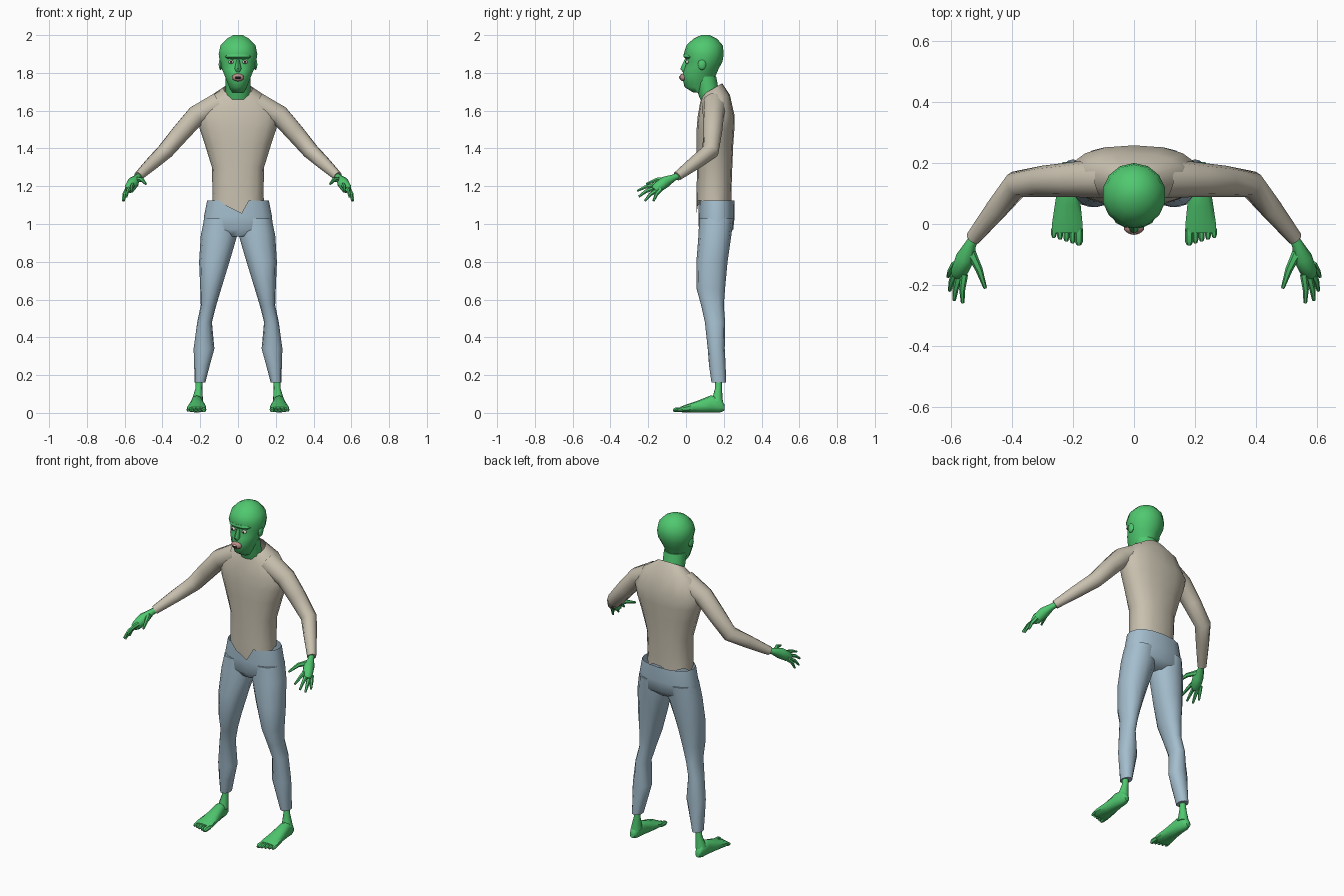
import bpy, bmesh, math
from mathutils import Vector

if "Cube" in bpy.data.objects:
    bpy.data.objects.remove(bpy.data.objects["Cube"])


def material(name, rgb):
    m = bpy.data.materials.new(name)
    m.diffuse_color = (*rgb, 1)
    m.use_nodes = True
    m.node_tree.nodes["Principled BSDF"].inputs["Base Color"].default_value = m.diffuse_color
    return m


SKIN = material("green skin", (0.08, 0.58, 0.16))
SHIRT = material("beige cloth", (0.58, 0.53, 0.43))
DENIM = material("pale blue denim", (0.37, 0.51, 0.61))
LIP = material("dull pink", (0.50, 0.27, 0.25))
DARK = material("dark", (0.03, 0.02, 0.02))
WHITE = material("off white", (0.75, 0.68, 0.62))


def finish(name, bm, mat, mirror, angle=50):
    bmesh.ops.recalc_face_normals(bm, faces=bm.faces[:])
    me = bpy.data.meshes.new(name)
    bm.to_mesh(me)
    bm.free()
    ob = bpy.data.objects.new(name, me)
    bpy.context.collection.objects.link(ob)
    me.materials.append(mat)
    bpy.ops.object.select_all(action='DESELECT')
    ob.select_set(True)
    bpy.context.view_layer.objects.active = ob
    bpy.ops.object.shade_smooth_by_angle(angle=math.radians(angle))
    if mirror:
        ob.modifiers.new("Mirror", 'MIRROR').use_mirror_merge = False
    return ob


def skin_rings(bm, rings, caps):
    rows = [[bm.verts.new(p) for p in r] for r in rings]
    n = len(rows[0])
    for a, b in zip(rows, rows[1:]):
        for i in range(n):
            bm.faces.new((a[i], a[(i + 1) % n], b[(i + 1) % n], b[i]))
    if caps[0]:
        bm.faces.new(rows[0])
    if caps[1]:
        bm.faces.new(rows[-1])
    return rows


def loft(name, secs, mat, n=12, p=2.0, axis='z', caps=(1, 1), mirror=False, hem=None):
    """Stack rounded sections: (station, a0, a1, b0, b1, optional tilt)."""
    rings = []
    for s, a0, a1, b0, b1, *tilt in secs:
        ring = []
        for i in range(n):
            t = math.tau * i / n - math.pi / 2
            c, d = math.cos(t), math.sin(t)
            c = math.copysign(abs(c) ** (2 / p), c)
            d = math.copysign(abs(d) ** (2 / p), d)
            a = (a0 + a1) / 2 + c * (a1 - a0) / 2
            b = (b0 + b1) / 2 + d * (b1 - b0) / 2
            h = s + (tilt[0] * d if tilt else 0)
            ring.append(Vector((a, b, h) if axis == 'z' else (a, h, b)))
        rings.append(ring)
    if hem:
        for i, v in enumerate(rings[0]):
            hem(i, v)
    bm = bmesh.new()
    skin_rings(bm, rings, caps)
    return finish(name, bm, mat, mirror)


def tubes(name, paths, mat, n=8, caps=(1, 1), mirror=True):
    """Round tubes through (x, y, z, radius) points."""
    bm = bmesh.new()
    for path in paths:
        pts = [Vector(q[:3]) for q in path]
        rings = []
        for k, q in enumerate(path):
            t = (pts[min(k + 1, len(pts) - 1)] - pts[max(k - 1, 0)]).normalized()
            u = t.cross(Vector((0.3, 1, 0.2))).normalized()
            if abs(t.y) > 0.8:
                u = t.cross(Vector((0, 0, 1))).normalized()
            w = t.cross(u)
            rings.append([pts[k] + q[3] * (u * math.cos(math.tau * i / n) + w * math.sin(math.tau * i / n))
                          for i in range(n)])
        # keep neighbouring rings aligned to avoid twisting
        for k in range(1, len(rings)):
            r = rings[k]
            base = rings[k - 1]
            off = pts[k] - pts[k - 1]
            best = min(range(n), key=lambda j: sum((base[i] + off - r[(i + j) % n]).length for i in range(n)))
            rings[k] = r[best:] + r[:best]
        skin_rings(bm, rings, caps)
    return finish(name, bm, mat, mirror)


def blob(name, loc, scale, mat, mirror=False):
    bm = bmesh.new()
    bmesh.ops.create_uvsphere(bm, u_segments=10, v_segments=6, radius=1)
    for v in bm.verts:
        v.co = Vector([l + s * c for l, s, c in zip(loc, scale, v.co)])
    return finish(name, bm, mat, mirror)


# Head, neck and ears
loft("head", [(1.695, -.03, .03, .04, .11), (1.725, -.048, .048, -.008, .13),
              (1.78, -.070, .070, -.020, .155), (1.82, -.087, .087, -.012, .172),
              (1.86, -.099, .099, .002, .193), (1.90, -.105, .105, -.012, .200),
              (1.945, -.095, .095, .002, .195), (1.98, -.062, .062, .038, .165),
              (2.0, -.025, .025, .08, .125)], SKIN, n=14)
loft("neck", [(1.66, -.065, .065, .075, .185), (1.70, -.065, .065, .06, .175),
              (1.78, -.065, .065, .04, .160)], SKIN, n=12)
blob("ear", (.092, .085, 1.845), (.011, .022, .030), SKIN, True)
loft("nose", [(1.805, -.012, .012, -.018, .01), (1.822, -.018, .018, -.030, .01),
              (1.87, -.007, .007, -.008, .02)], SKIN, n=8)
loft("brow", [(1.872, -.06, .06, .0, .06), (1.885, -.07, .07, -.014, .06),
              (1.90, -.06, .06, -.012, .06)], SKIN, n=12)

# Eyes and mouth
blob("eye", (.037, .007, 1.858), (.015, .010, .010), WHITE, True)
blob("pupil", (.037, .0, 1.858), (.006, .006, .006), DARK, True)
blob("lips", (0, -.014, 1.776), (.034, .020, .021), LIP)
blob("mouth_opening", (0, -.018, 1.774), (.024, .018, .010), DARK)
blob("teeth", (0, -.020, 1.780), (.018, .017, .005), WHITE)


# Shirt with a torn hem
def torn(i, v):
    if i == 0:
        v.x, v.z = .02, 1.055
    else:
        v.z += -.02 if i % 3 == 0 else .01


loft("shirt_body", [(1.115, -.137, .137, .056, .240), (1.16, -.135, .135, .056, .240),
                    (1.30, -.138, .138, .058, .245), (1.42, -.175, .175, .056, .250),
                    (1.50, -.202, .202, .056, .256), (1.57, -.215, .215, .062, .258),
                    (1.665, -.165, .165, .075, .232, .02), (1.715, -.076, .076, .088, .192, .03)],
     SHIRT, n=16, p=2.3, caps=(0, 0), hem=torn)
tubes("sleeve", [[(.10, .15, 1.635, .065), (.22, .145, 1.575, .056), (.30, .14, 1.485, .051),
                  (.385, .130, 1.385, .045), (.45, .05, 1.325, .037), (.528, -.047, 1.252, .025)]],
      SHIRT, n=10, caps=(0, 1))

# Hands: palm and fingers
tubes("palm", [[(.515, -.03, 1.26, .017), (.535, -.065, 1.245, .018), (.553, -.11, 1.222, .031),
                (.573, -.155, 1.19, .029), (.583, -.17, 1.178, .018)]], SKIN)
tips = [(.562, -.258, 1.175), (.590, -.250, 1.145), (.605, -.218, 1.122), (.610, -.172, 1.122)]
roots = [(.557, -.165, 1.205), (.572, -.165, 1.190), (.583, -.150, 1.180), (.587, -.132, 1.185)]
fingers = []
for a, b in zip(roots, tips):
    mid = (Vector(a) + Vector(b)) / 2 + Vector((.004, -.004, .006))
    fingers.append([(*a, .013), (*mid, .010), (*b, .006)])
fingers.append([(.537, -.09, 1.235, .017), (.508, -.15, 1.235, .012), (.488, -.21, 1.212, .006)])
tubes("fingers", fingers, SKIN, n=6)

# Trousers
loft("trouser_hips", [(.935, -.11, .11, .09, .21), (.97, -.185, .185, .068, .25),
                      (1.04, -.180, .180, .066, .258), (1.125, -.163, .163, .068, .256)],
     DENIM, n=16, p=2.3, caps=(1, 0))
loft("trouser_leg", [(1.03, .01, .178, .07, .252), (.94, .004, .197, .066, .240),
                     (.80, .045, .206, .055, .220), (.66, .088, .200, .055, .207),
                     (.57, .115, .197, .080, .200), (.48, .138, .216, .100, .207),
                     (.34, .125, .235, .115, .205), (.25, .150, .232, .122, .210),
                     (.16, .173, .230, .135, .212)], DENIM, n=12, p=2.2, mirror=True)

# Bare feet with toes
loft("foot", [(.203, .205, .235, .012, .045), (.18, .194, .245, .002, .085),
              (.13, .187, .250, .002, .092), (.06, .173, .262, .002, .064),
              (-.005, .166, .272, .002, .042), (-.03, .170, .268, .004, .032)],
     SKIN, n=10, p=2.4, axis='y', mirror=True)
tubes("ankle", [[(.205, .172, .20, .018), (.207, .172, .13, .019), (.215, .165, .06, .032)]], SKIN)
toes = []
for k in range(5):
    x, r = .181 + .0205 * k, (.014 if k == 0 else .010)
    end = -.068 + .006 * k
    toes.append([(x, -.015, .018, r), (x, end + .012, .016, r), (x, end, .012, r * .6)])
tubes("toes", toes, SKIN, n=6)
